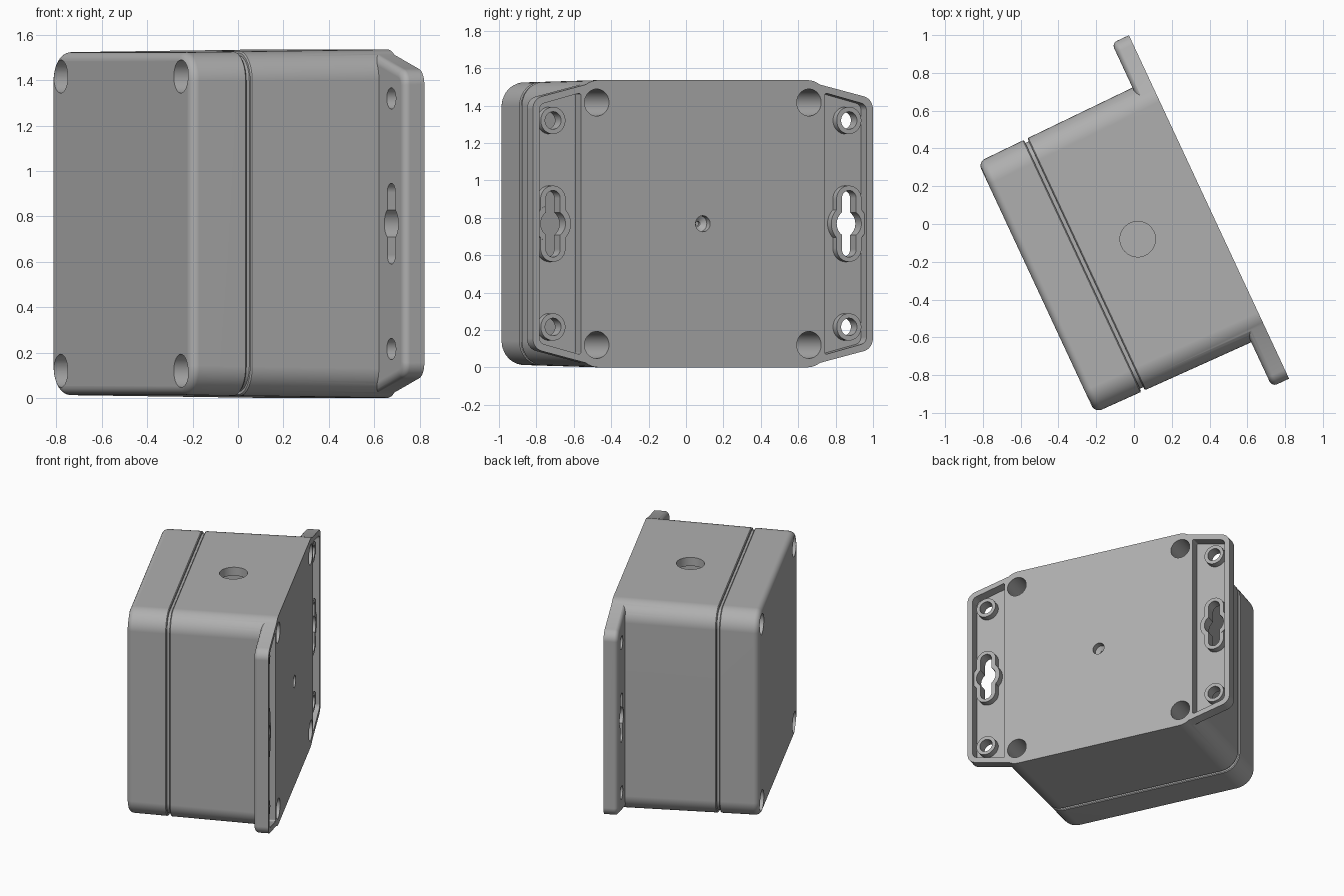
import bpy, bmesh, math
from mathutils import Matrix, Vector

cube = bpy.data.objects.get("Cube")
if cube:
    bpy.data.objects.remove(cube, do_unlink=True)

# One plain grey plastic
grey = bpy.data.materials.new("grey_plastic")
grey.use_nodes = True
colour = (0.43, 0.43, 0.43, 1)
grey.diffuse_color = colour
grey.node_tree.nodes["Principled BSDF"].inputs["Base Color"].default_value = colour

# Box axis runs along local x (back is +x), outlines are drawn in y, z
PLACE = (Matrix.Translation((0, 0, 0.768)) @ Matrix.Rotation(math.radians(25), 4, 'Z')
         @ Matrix.Translation((0, -0.086, 0)))
FRONT, BACK, SEAM = -0.61, 0.398, -0.33


def rounded(corners, steps=10):
    """Polygon of (y, z, radius) corners with each corner filleted."""
    pts = []
    n = len(corners)
    for i, (y, z, r) in enumerate(corners):
        c = Vector((y, z))
        a = (Vector(corners[i - 1][:2]) - c).normalized()
        b = (Vector(corners[(i + 1) % n][:2]) - c).normalized()
        half = a.angle(b) / 2
        centre = c + (a + b).normalized() * (r / math.sin(half))
        start = c + a * (r / math.tan(half)) - centre
        end = c + b * (r / math.tan(half)) - centre
        sweep = start.angle_signed(end)
        for k in range(steps + 1):
            t = -sweep * k / steps
            pts.append((centre.x + start.x * math.cos(t) - start.y * math.sin(t),
                        centre.y + start.x * math.sin(t) + start.y * math.cos(t)))
    return pts


def circle(r, y=0, z=0, n=40):
    return [(y + r * math.cos(2 * math.pi * k / n), z + r * math.sin(2 * math.pi * k / n))
            for k in range(n)]


def rect(w, h, r, y=0):
    return rounded([(y + w, h, r), (y - w, h, r), (y - w, -h, r), (y + w, -h, r)])


def shell(x, inset=0):
    """Slightly drafted rounded-rectangle section of the box."""
    grow = 0.013 * (x - FRONT) / (BACK - FRONT) - inset
    return x, rect(0.732 + grow, 0.755 + grow, 0.13 - inset)


def flange_section(x, d=0):
    half = [(0.60, 0.766, 0.2), (-0.60, 0.766, 0.2), (-1.003, 0.668, 0.07)]
    ring = half + [(-y, -z, r) for y, z, r in half]
    # keep the outline in order: top, left end, bottom, right end
    ring = [half[0], half[1], half[2], (-1.003, -0.668, 0.07),
            (-0.60, -0.766, 0.2), (0.60, -0.766, 0.2),
            (1.003, -0.668, 0.07), (1.003, 0.668, 0.07)]
    return x, rounded([(y - math.copysign(d, y), z - math.copysign(d, z), r - d)
                       for y, z, r in ring])


def loft(name, sections):
    bm = bmesh.new()
    rings = [[bm.verts.new((x, y, z)) for y, z in pts] for x, pts in sections]
    for a, b in zip(rings, rings[1:]):
        for i in range(len(a)):
            j = (i + 1) % len(a)
            bm.faces.new((a[i], a[j], b[j], b[i]))
    bm.faces.new(rings[0])
    bm.faces.new(rings[-1])
    bmesh.ops.recalc_face_normals(bm, faces=bm.faces)
    mesh = bpy.data.meshes.new(name)
    bm.to_mesh(mesh)
    bm.free()
    mesh.materials.append(grey)
    obj = bpy.data.objects.new(name, mesh)
    bpy.context.collection.objects.link(obj)
    return obj


def prism(name, pts, x0, x1):
    return loft(name, [(x0, pts), (x1, pts)])


def combine(target, tool, operation='DIFFERENCE'):
    """Apply one boolean and discard the tool."""
    mod = target.modifiers.new("bool", 'BOOLEAN')
    mod.operation, mod.object, mod.solver = operation, tool, 'EXACT'
    graph = bpy.context.evaluated_depsgraph_get()
    mesh = bpy.data.meshes.new_from_object(target.evaluated_get(graph))
    target.modifiers.clear()
    target.data = mesh
    bpy.data.objects.remove(tool, do_unlink=True)


# Front lid with a rounded front edge
R = 0.04
arc = [k * math.pi / 12 for k in range(7)]
lid = loft("front_lid", [shell(FRONT + R * (1 - math.sin(a)), R * (1 - math.cos(a)))
                         for a in reversed(arc)]
           + [shell(SEAM - 0.016), shell(SEAM - 0.01, 0.006)])

# Rear box, with a tongue that forms the seam groove
box = loft("rear_box", [shell(SEAM - 0.02, 0.018), shell(SEAM + 0.01, 0.018),
                        shell(SEAM + 0.0101, 0.006), shell(SEAM + 0.016), shell(BACK)])

# Mounting flange with a rounded front edge
F = 0.03
flange = loft("flange", [flange_section(0.298 + F * (1 - math.sin(a)), F * (1 - math.cos(a)))
                         for a in reversed(arc)] + [flange_section(BACK)])
combine(box, flange, 'UNION')

# Inner cavity and round cable opening in the top
combine(box, prism("cavity", rect(0.53, 0.70, 0.05), -0.29, 0.30))
opening = prism("opening", circle(0.094), 0.6, 0.85)
opening.data.transform(Matrix.Translation((-0.016, 0.005, 0))
                       @ Matrix.Rotation(-math.pi / 2, 4, 'Y'))
combine(box, opening)

FLOOR, RIM, HOLE_Y, HOLE_Z = 0.328, 0.375, 0.873, 0.552
for s in (1, -1):
    # Recess in the back of the flange
    edge = [(0.72, 0.70, 0.01), (0.72, -0.70, 0.01), (0.965, -0.637, 0.04), (0.965, 0.637, 0.04)]
    edge = [(s * y, z, r) for y, z, r in edge]
    if s > 0:
        edge.reverse()
    combine(box, prism("recess", rounded(edge), FLOOR, 0.45))
    y = s * HOLE_Y
    # Raised collars first, then the openings through them
    for grow, x0, x1, op in ((0.032, 0.315, RIM, 'UNION'), (0, 0.2, 0.45, 'DIFFERENCE')):
        combine(box, prism("slot", rect(0.042 + grow, 0.178 + grow * 0.8, 0.0415 + grow, y),
                           x0, x1), op)
        combine(box, prism("keyhole", circle(0.073 + grow, y), x0, x1 + 0.0005), op)
        for z in (HOLE_Z, -HOLE_Z):
            combine(box, prism("collar", circle(0.047 + grow * 0.8, y, z), x0, x1), op)

# Corner screw wells, front and back
for y in (0.626, -0.626):
    for z in (0.648, -0.648):
        combine(lid, prism("front_well", circle(0.073, y, z), -0.7, -0.40))
        combine(box, prism("back_well", circle(0.072, y, z), 0.0, 0.45))

# Small centre dimple on the back
combine(box, loft("dimple", [(0.315, circle(0.013)), (0.335, circle(0.013)),
                             (0.355, circle(0.043)), (0.45, circle(0.043))]))

# Place the parts and shade them
bpy.ops.object.select_all(action='DESELECT')
for obj in (lid, box):
    obj.data.transform(PLACE)
    obj.select_set(True)
    bpy.context.view_layer.objects.active = obj
bpy.ops.object.shade_smooth_by_angle(angle=math.radians(30))
for obj in (lid, box):
    mod = obj.modifiers.new("even_shading", 'WEIGHTED_NORMAL')
    mod.keep_sharp = True
